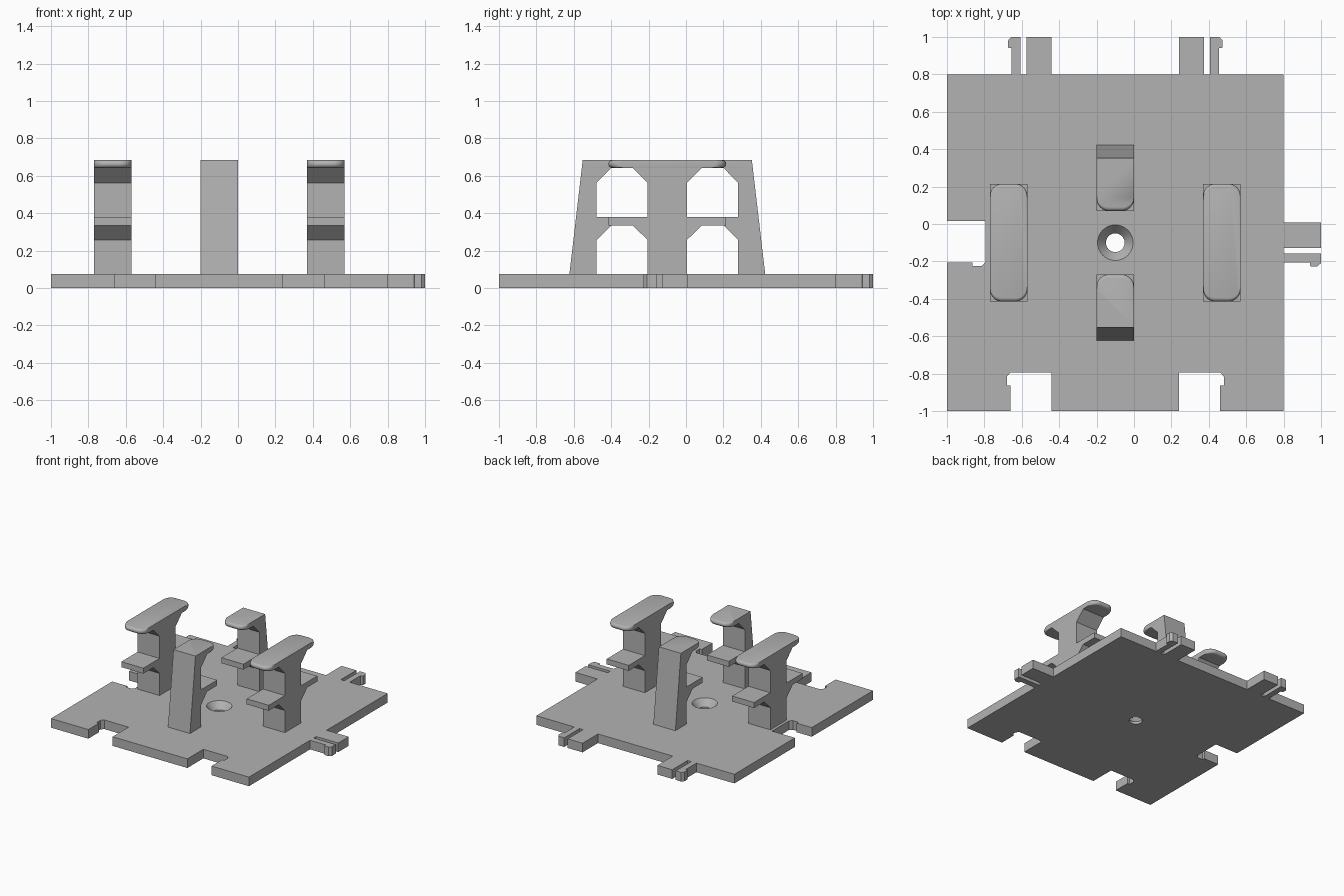
import bpy, bmesh, math

cube = bpy.data.objects.get("Cube")
if cube:
    bpy.data.objects.remove(cube, do_unlink=True)

grey = bpy.data.materials.new("light grey")
grey.use_nodes = True
colour = (0.45, 0.45, 0.45, 1)
grey.diffuse_color = colour
grey.node_tree.nodes["Principled BSDF"].inputs["Base Color"].default_value = colour

MID = -0.1        # centre of the square plate
THICK = 0.075     # plate thickness
HALF = 0.1        # half width of every support
CAP_LOW, CAP_TOP = 0.643, 0.684


def loft(name, rings, smooth=False):
    """Skin a stack of matching closed rings and cap both ends."""
    bm = bmesh.new()
    rows = [[bm.verts.new(p) for p in ring] for ring in rings]
    n = len(rows[0])
    for a, b in zip(rows, rows[1:]):
        for i in range(n):
            j = (i + 1) % n
            bm.faces.new((a[i], a[j], b[j], b[i]))
    bm.faces.new(rows[0][::-1])
    bm.faces.new(rows[-1])
    bmesh.ops.recalc_face_normals(bm, faces=bm.faces)
    mesh = bpy.data.meshes.new(name)
    bm.to_mesh(mesh)
    bm.free()
    mesh.materials.append(grey)
    obj = bpy.data.objects.new(name, mesh)
    bpy.context.collection.objects.link(obj)
    if smooth:
        bpy.ops.object.select_all(action='DESELECT')
        obj.select_set(True)
        bpy.context.view_layer.objects.active = obj
        bpy.ops.object.shade_smooth_by_angle(angle=math.radians(35))
    return obj


def slab(name, outline):
    return loft(name, [[(x, y, z) for x, y in outline] for z in (0, THICK)])


def upright(name, x, profile):
    """Extrude a (y, z) profile across the support width."""
    return loft(name, [[(x + s, y, z) for y, z in profile] for s in (-HALF, HALF)])


# Joint outlines: u runs along the plate edge, v runs away from it
notch = [(0.34, 0), (0.34, 0.207), (0.56, 0.207), (0.58, 0.185),
         (0.58, 0.137), (0.56, 0.137), (0.56, 0)]
tab_block = [(0.34, 0), (0.34, 0.2), (0.475, 0.2), (0.475, 0)]
tab_clip = [(0.507, 0), (0.507, 0.2), (0.557, 0.2), (0.574, 0.18),
            (0.574, 0.143), (0.555, 0.14), (0.555, 0)]

# Base plate with notches on the front and left-hand edges
outline = [(-1, -1)]
outline += [(MID - u, -1 + v) for u, v in reversed(notch)]
outline += [(MID + u, -1 + v) for u, v in notch]
outline += [(0.8, -1), (0.8, 0.8), (-1, 0.8)]
outline += [(-1 + v, 0.355 - u) for u, v in notch]
plate = slab("base_plate", outline)

# Countersunk screw hole
hole = [(0.05, -0.05), (0.05, 0.02), (0.095, THICK), (0.095, 0.12)]
ring = [math.tau * i / 40 for i in range(40)]
cutter = loft("hole_cutter", [[(MID + r * math.cos(a), MID + r * math.sin(a), z)
                               for a in ring] for r, z in hole])
cutter.hide_render = True
cut = plate.modifiers.new("screw_hole", 'BOOLEAN')
cut.operation = 'DIFFERENCE'
cut.solver = 'EXACT'
cut.object = cutter
bpy.context.view_layer.objects.active = plate
bpy.ops.object.modifier_apply(modifier=cut.name)
bpy.data.objects.remove(cutter, do_unlink=True)
bpy.ops.object.select_all(action='DESELECT')
plate.select_set(True)
bpy.ops.object.shade_smooth_by_angle(angle=math.radians(30))

# Interlocking tabs on the back and right-hand edges
for part, shape in (("tab_block", tab_block), ("tab_clip", tab_clip)):
    slab("back_left_" + part, [(MID + u, 0.8 + v) for u, v in shape])
    slab("back_right_" + part, [(MID - u, 0.8 + v) for u, v in shape])
    slab("side_" + part, [(0.8 + v, 0.348 - u) for u, v in shape])


def rounded_end(length, radius=0.065, steps=8):
    """Half outline of a cap end, from the +x side to the -x side."""
    arc = [math.pi / 2 * i / steps for i in range(steps + 1)]
    side = [(HALF - radius + radius * math.cos(a),
             length - radius + radius * math.sin(a)) for a in arc]
    return side + [(-x, y) for x, y in reversed(side)]


def cap_levels(steps=8):
    """Heights of a half-round rim with the inset at each height."""
    h = (CAP_TOP - CAP_LOW) / 2
    for i in range(steps + 1):
        a = math.pi * (i / steps - 0.5)
        yield CAP_LOW + h + h * math.sin(a), h * (1 - math.cos(a))


# Double-sided supports: post with a square shelf and a rounded top cap
half_post = [(0.105, 0.07), (0.105, 0.257), (0.185, 0.335), (0.315, 0.335),
             (0.315, 0.38), (0.105, 0.38), (0.105, 0.563), (0.185, CAP_LOW)]
post = half_post + [(-s, z) for s, z in reversed(half_post)]
for side, x in (("right", -0.67), ("left", 0.47)):
    upright(side + "_post", x, [(MID + s, z) for s, z in post])
    rings = []
    for z, inset in cap_levels():
        end = rounded_end(0.315 - inset)
        rings.append([(x + u, MID + v, z) for u, v in end]
                     + [(x - u, MID - v, z) for u, v in end])
    loft(side + "_post_cap", rings, smooth=True)

# Single-sided supports: sloped outer face, shelf and cap facing the middle
tower = [(0.524, 0.07), (0.457, CAP_LOW), (0.30, CAP_LOW), (0.378, 0.563),
         (0.378, 0.38), (0.17, 0.38), (0.17, 0.335), (0.30, 0.335),
         (0.378, 0.257), (0.378, 0.07)]
for side, d in (("front", -1), ("back", 1)):
    upright(side + "_tower", MID, [(MID + d * s, z) for s, z in tower])
    rings = []
    for z, inset in cap_levels():
        outer = 0.457 - (z - CAP_LOW) * 0.12
        end = rounded_end(-0.17 - inset)
        rings.append([(MID + u, MID - d * v, z) for u, v in end]
                     + [(MID - HALF, MID + d * outer, z),
                        (MID + HALF, MID + d * outer, z)])
    loft(side + "_tower_cap", rings, smooth=True)
